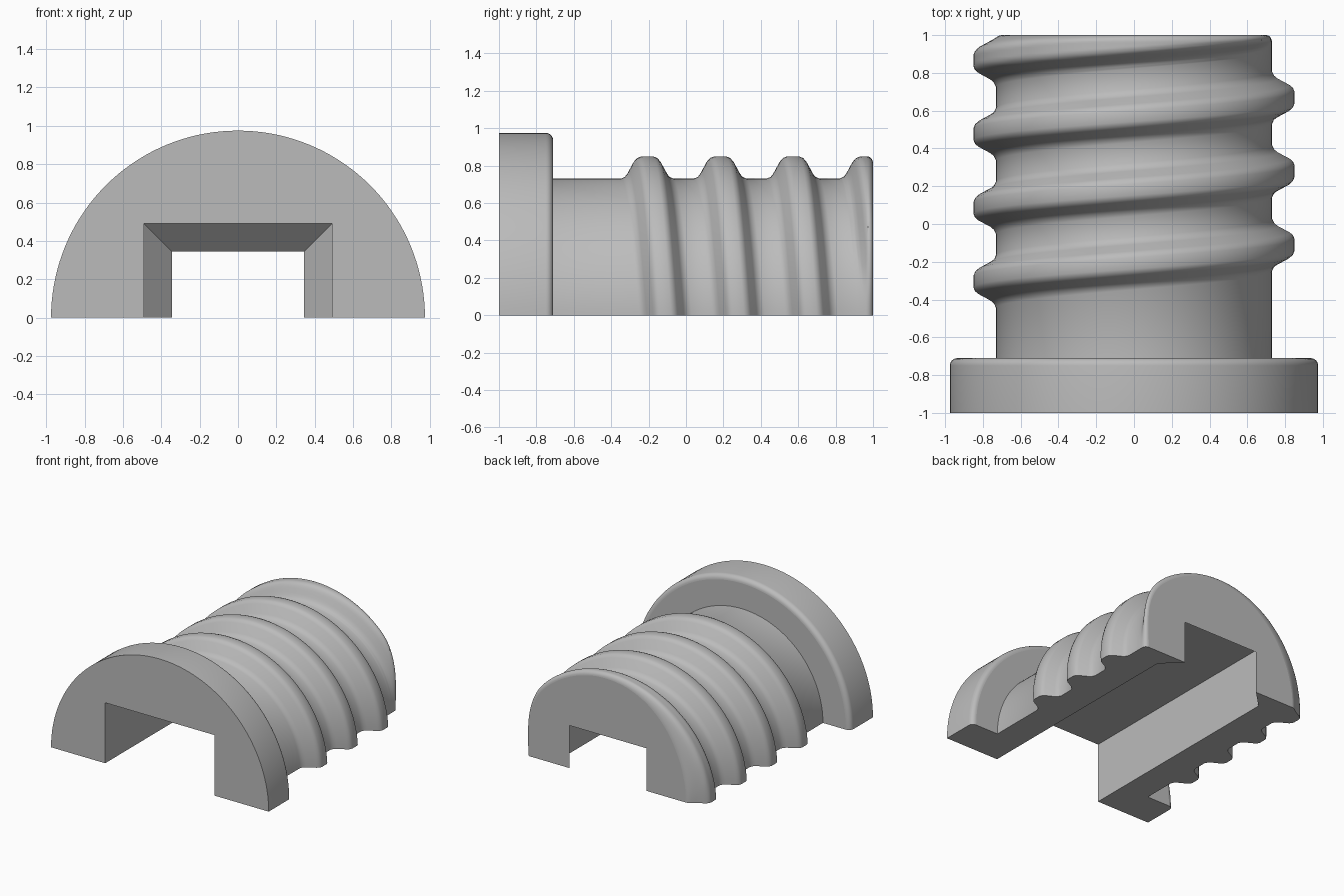
import bpy, bmesh
from math import sin, cos, pi, sqrt

old = bpy.data.objects.get("Cube")
if old:
    bpy.data.objects.remove(old, do_unlink=True)

CORE, FLANGE, FLANGE_Y = 0.73, 0.975, -0.71
PITCH, FIRST = 0.39, -0.11
SEGMENTS = 72
RIM = 0.035          # rounding of the rear rim
ROUND = 0.04         # rounding of the flange

# half of the thread section: distance from crest centre, height above core
SECTION = [(0.0, 0.12), (0.03, 0.12), (0.05, 0.112), (0.065, 0.095),
           (0.1, 0.03), (0.115, 0.012), (0.14, 0.0)]


def thread_height(d):
    d = abs(d)
    for (a, ha), (b, hb) in zip(SECTION, SECTION[1:]):
        if d <= b:
            return ha + (hb - ha) * (d - a) / (b - a)
    return 0.0


def outline(angle):
    """Lengthwise outline (y, radius) of the screw at one angle."""
    pts = [(-1, FLANGE)]
    for i in range(7):
        a = i / 6 * pi / 2
        pts.append((FLANGE_Y - ROUND * (1 - sin(a)), FLANGE - ROUND * (1 - cos(a))))
    pts.append((FLANGE_Y, CORE))
    start = FIRST - PITCH * angle / (2 * pi)
    # full thread turns
    for k in range(3):
        yc = start + k * PITCH
        pts += [(yc - d, CORE + h) for d, h in reversed(SECTION)]
        pts += [(yc + d, CORE + h) for d, h in SECTION[1:]]
    # last turn, fading out and trimmed by the rounded rear rim
    yc = start + 3 * PITCH
    t = min(1, angle / 0.8)
    fade = t * t * (3 - 2 * t)
    first = yc - SECTION[-1][0]
    ys = [first + (1 - RIM - first) * i / 18 for i in range(19)]
    ys += [1 - RIM + RIM * sin(i / 6 * pi / 2) for i in range(1, 7)]
    for y in ys:
        e = max(0, y - 1 + RIM)
        drop = RIM - sqrt(max(0, RIM * RIM - e * e))
        pts.append((y, CORE + fade * thread_height(y - yc) - drop))
    return pts


bm = bmesh.new()

# outer half-round surface
rows = []
for s in range(SEGMENTS + 1):
    a = pi * s / SEGMENTS
    z = 0 if s == SEGMENTS else sin(a)
    rows.append([bm.verts.new((r * cos(a), y, r * z)) for y, r in outline(a)])
for p, q in zip(rows, rows[1:]):
    for j in range(len(p) - 1):
        bm.faces.new((p[j], p[j + 1], q[j + 1], q[j]))

# square channel, narrowing at the rear
rings = []
for y, w in ((-1, 0.49), (0.855, 0.49), (1, 0.345)):
    rings.append([bm.verts.new((x, y, z)) for x, z in ((w, 0), (w, w), (-w, w), (-w, 0))])
for p, q in zip(rings, rings[1:]):
    for j in range(3):
        bm.faces.new((p[j], p[j + 1], q[j + 1], q[j]))

# end caps and the two flat undersides
for col, ring in ((0, rings[0]), (-1, rings[-1])):
    bm.faces.new([r[col] for r in rows] + ring[::-1])
for row, side in ((rows[0], 0), (rows[-1], 3)):
    bm.faces.new(row + [r[side] for r in reversed(rings)])

bmesh.ops.recalc_face_normals(bm, faces=bm.faces)
mesh = bpy.data.meshes.new("half_screw")
bm.to_mesh(mesh)
bm.free()

screw = bpy.data.objects.new("half_screw", mesh)
bpy.context.collection.objects.link(screw)

grey = bpy.data.materials.new("plain_grey")
grey.use_nodes = True
colour = (0.5, 0.5, 0.5, 1)
grey.diffuse_color = colour
grey.node_tree.nodes["Principled BSDF"].inputs["Base Color"].default_value = colour
mesh.materials.append(grey)

bpy.ops.object.select_all(action='DESELECT')
screw.select_set(True)
bpy.context.view_layer.objects.active = screw
bpy.ops.object.shade_smooth_by_angle(angle=0.6)
# keep caps, undersides and the flange shoulder flat
for f in mesh.polygons:
    if len(f.vertices) > 4 or abs(f.normal.y) > 0.999:
        f.use_smooth = False
